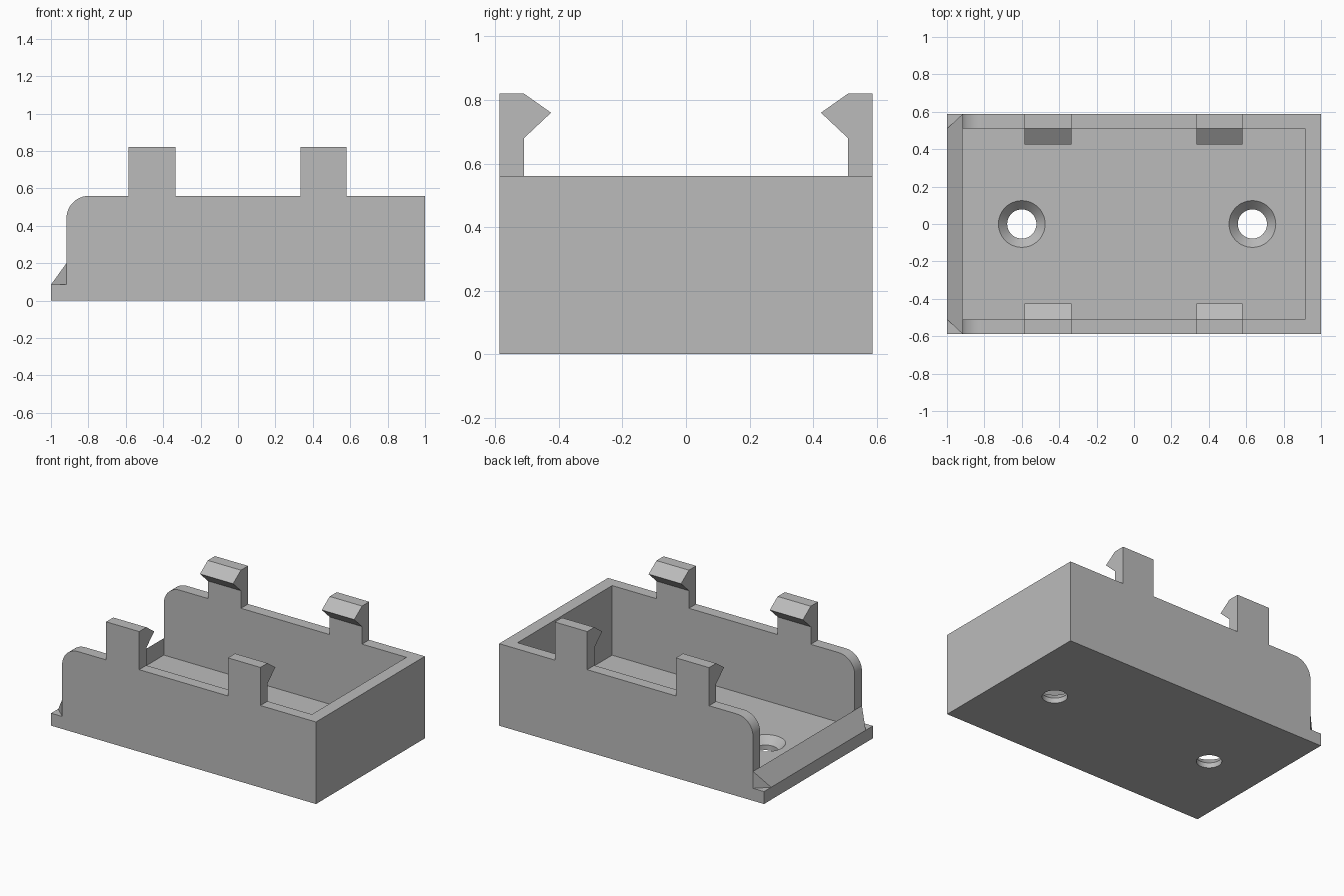
import bpy, bmesh, math
from mathutils import Vector

if "Cube" in bpy.data.objects:
    bpy.data.objects.remove(bpy.data.objects["Cube"])

grey = bpy.data.materials.new("light grey plastic")
grey.use_nodes = True
colour = (0.5, 0.5, 0.5, 1)
grey.diffuse_color = colour
grey.node_tree.nodes["Principled BSDF"].inputs["Base Color"].default_value = colour

HALF_W, WALL_Y = 0.587, 0.51        # outer and inner side of the long walls
OPEN_X, END_X = -0.917, 0.915       # pocket ends
FLOOR, RIM, CLIP_TOP, RADIUS = 0.085, 0.56, 0.82, 0.12
CLIPS = [(-0.585, -0.335), (0.335, 0.58)]


def prism(name, points, direction):
    """Solid made by sweeping a flat outline along a direction."""
    bm = bmesh.new()
    face = bm.faces.new([bm.verts.new(p) for p in points])
    swept = bmesh.ops.extrude_face_region(bm, geom=[face], use_keep_orig=True)
    verts = [g for g in swept["geom"] if isinstance(g, bmesh.types.BMVert)]
    bmesh.ops.translate(bm, verts=verts, vec=Vector(direction))
    bmesh.ops.recalc_face_normals(bm, faces=bm.faces)
    mesh = bpy.data.meshes.new(name)
    bm.to_mesh(mesh)
    bm.free()
    mesh.materials.append(grey)
    obj = bpy.data.objects.new(name, mesh)
    bpy.context.collection.objects.link(obj)
    return obj


def combine(target, tool, operation):
    """Apply one boolean and throw the tool away."""
    mod = target.modifiers.new(operation.title(), "BOOLEAN")
    mod.operation, mod.object, mod.solver = operation, tool, "EXACT"
    bpy.context.view_layer.objects.active = target
    bpy.ops.object.modifier_apply(modifier=mod.name)
    bpy.data.objects.remove(tool)


# Side outline: base, end wall, clip posts, rounded corner, sloped lip
outline = [(-1, 0), (1, 0), (1, RIM)]
for x0, x1 in reversed(CLIPS):
    outline += [(x1, RIM), (x1, CLIP_TOP), (x0, CLIP_TOP), (x0, RIM)]
for i in range(13):
    a = math.pi / 2 * (1 + i / 12)
    outline.append((OPEN_X + RADIUS + RADIUS * math.cos(a),
                    RIM - RADIUS + RADIUS * math.sin(a)))
outline += [(OPEN_X, 0.2), (-1, FLOOR)]
tray = prism("clip_tray", [(x, -HALF_W, z) for x, z in outline], (0, 2 * HALF_W, 0))

# Inner pocket
pocket = [(OPEN_X, -WALL_Y, FLOOR), (END_X, -WALL_Y, FLOOR),
          (END_X, WALL_Y, FLOOR), (OPEN_X, WALL_Y, FLOOR)]
combine(tray, prism("pocket_cutter", pocket, (0, 0, 1)), "DIFFERENCE")

# Diagonal notches at both ends of the lip, and the clip hooks
dx, dy = OPEN_X + 1, HALF_W - WALL_Y
for s in (-1, 1):
    notch = [(-1 - dx, s * (WALL_Y - dy), FLOOR), (-1 - dx, s * (HALF_W + dy), FLOOR),
             (OPEN_X + dx, s * (HALF_W + dy), FLOOR)]
    combine(tray, prism("notch_cutter", notch, (0, 0, 0.3)), "DIFFERENCE")
    for x0, x1 in CLIPS:
        hook = [(0.55, 0.68), (WALL_Y, 0.68), (0.425, 0.76),
                (WALL_Y, CLIP_TOP), (0.55, CLIP_TOP)]
        combine(tray, prism("hook", [(x0, s * y, z) for y, z in hook],
                            (x1 - x0, 0, 0)), "UNION")

# Countersunk screw holes
for x in (-0.6, 0.633):
    bpy.ops.mesh.primitive_cylinder_add(vertices=48, radius=0.078, depth=0.5,
                                        location=(x, 0, 0))
    combine(tray, bpy.context.object, "DIFFERENCE")
    bpy.ops.mesh.primitive_cone_add(vertices=48, radius1=0.078, radius2=0.125,
                                    depth=0.05, location=(x, 0, FLOOR - 0.025))
    cone = bpy.context.object
    for v in cone.data.vertices:       # carry the taper past the floor
        if v.co.z > 0:
            v.co.x, v.co.y, v.co.z = v.co.x * 1.15, v.co.y * 1.15, v.co.z + 0.02
    combine(tray, cone, "DIFFERENCE")

tray.data.materials.clear()
tray.data.materials.append(grey)
bpy.ops.object.select_all(action="DESELECT")
tray.select_set(True)
bpy.context.view_layer.objects.active = tray
bpy.ops.object.shade_smooth_by_angle(angle=math.radians(30))
